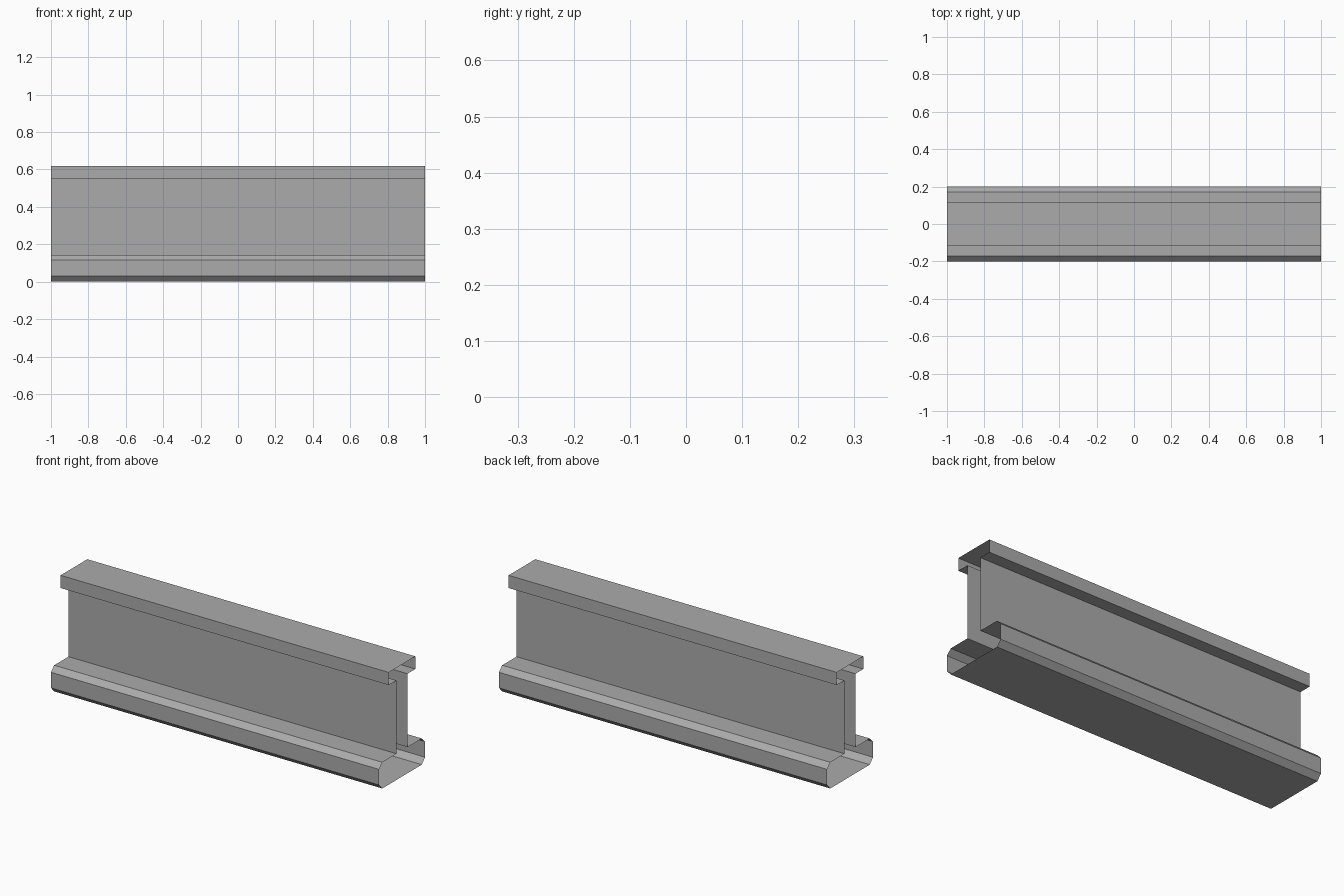
import bpy

if "Cube" in bpy.data.objects:
    bpy.data.objects.remove(bpy.data.objects["Cube"])

HALF_LENGTH = 1.0

steel = bpy.data.materials.new("grey steel")
steel.diffuse_color = (0.41, 0.41, 0.41, 1.0)
steel.use_nodes = True
steel.node_tree.nodes["Principled BSDF"].inputs["Base Color"].default_value = steel.diffuse_color


def mirrored(points):
    """Mirror a half profile across y = 0, keeping the winding direction."""
    return [(-y, z) for y, z in reversed(points)]


def sweep(name, paths):
    """Sweep open (y, z) profiles along x as thin open-ended sheets.
    Profiles run counter-clockwise seen from +x, so normals face out."""
    verts, faces = [], []
    for path in paths:
        start = len(verts)
        for y, z in path:
            verts += [(-HALF_LENGTH, y, z), (HALF_LENGTH, y, z)]
        for i in range(len(path) - 1):
            a = start + 2 * i
            faces.append((a, a + 2, a + 3, a + 1))
    mesh = bpy.data.meshes.new(name)
    mesh.from_pydata(verts, [], faces)
    mesh.materials.append(steel)
    obj = bpy.data.objects.new(name, mesh)
    bpy.context.collection.objects.link(obj)
    return obj


# Wide foot with chamfered edges, open where the web joins
foot = [(0.172, 0.0), (0.2, 0.03), (0.2, 0.116), (0.172, 0.144), (0.048, 0.144)]
sweep("rail_foot", [mirrored(foot) + foot])

# Hollow web: two upright sheets
web = [(0.048, 0.144), (0.048, 0.548)]
sweep("rail_web", [web, mirrored(web)])

# Square head, open underneath where the web joins
head = [(0.048, 0.548), (0.116, 0.548), (0.116, 0.618)]
sweep("rail_head", [head + mirrored(head)])
